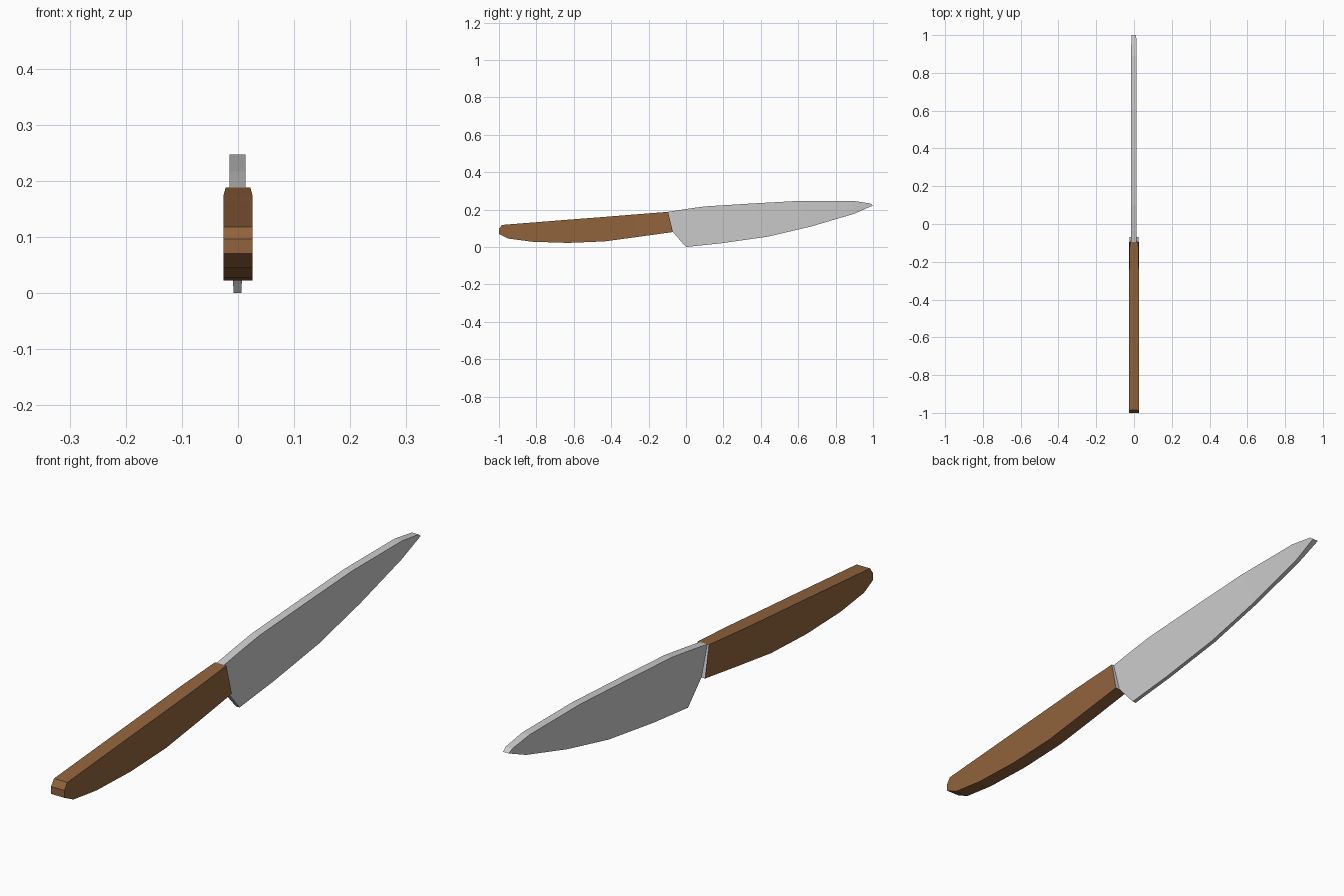
import bpy
import bmesh

if "Cube" in bpy.data.objects:
    bpy.data.objects.remove(bpy.data.objects["Cube"])


def material(name, rgb):
    m = bpy.data.materials.new(name)
    m.diffuse_color = (*rgb, 1.0)
    m.use_nodes = True
    m.node_tree.nodes["Principled BSDF"].inputs["Base Color"].default_value = m.diffuse_color
    return m


steel = material("steel grey", (0.61, 0.61, 0.61))
wood = material("wood brown", (0.285, 0.125, 0.045))


def loft(name, stations, mats, cx=0.0):
    """Skin rings along y; each station is (y, z, half width) for top and bottom."""
    bm = bmesh.new()
    rings = []
    for (yt, zt, wt), (yb, zb, wb) in stations:
        rings.append([bm.verts.new(p) for p in (
            (cx - wt, yt, zt), (cx + wt, yt, zt), (cx + wb, yb, zb), (cx - wb, yb, zb))])
    for a, b in zip(rings, rings[1:]):
        for i in range(4):
            j = (i + 1) % 4
            bm.faces.new((a[i], a[j], b[j], b[i]))
    bm.faces.new(rings[0])
    bm.faces.new(rings[-1][::-1])
    bmesh.ops.recalc_face_normals(bm, faces=bm.faces)
    # the front cap is grey when a second material is given
    if len(mats) > 1:
        for f in bm.faces:
            if f.normal.y > 0.9:
                f.material_index = 1
    mesh = bpy.data.meshes.new(name)
    bm.to_mesh(mesh)
    bm.free()
    for m in mats:
        mesh.materials.append(m)
    ob = bpy.data.objects.new(name, mesh)
    bpy.context.collection.objects.link(ob)
    return ob


# wooden handle, straight top and curved belly, slightly tapered at the blade
H = 0.026
loft("handle", [
    ((-1.00, 0.096, H), (-1.00, 0.070, H)),
    ((-0.984, 0.118, H), (-0.95, 0.045, H)),
    ((-0.82, 0.131, H), (-0.82, 0.028, H)),
    ((-0.63, 0.146, H), (-0.63, 0.022, H)),
    ((-0.435, 0.161, H), (-0.435, 0.030, H)),
    ((-0.28, 0.1735, H), (-0.25, 0.055, H)),
    ((-0.096, 0.188, 0.022), (-0.07, 0.080, 0.025)),
], [wood, steel])

# steel blade, thick spine tapering to a thin edge
S, E = 0.0145, 0.007
loft("blade", [
    ((-0.106, 0.185, S), (-0.08, 0.084, 0.010)),
    ((-0.096, 0.188, S), (-0.07, 0.080, 0.010)),
    ((0.00, 0.203, S), (0.00, 0.000, E)),
    ((0.10, 0.217, S), (0.19, 0.020, E)),
    ((0.36, 0.233, S), (0.44, 0.056, E)),
    ((0.61, 0.247, S), (0.67, 0.110, E)),
    ((0.89, 0.247, S), (0.90, 0.178, 0.008)),
    ((0.985, 0.233, 0.013), (1.00, 0.222, 0.011)),
], [steel], cx=-0.001)
